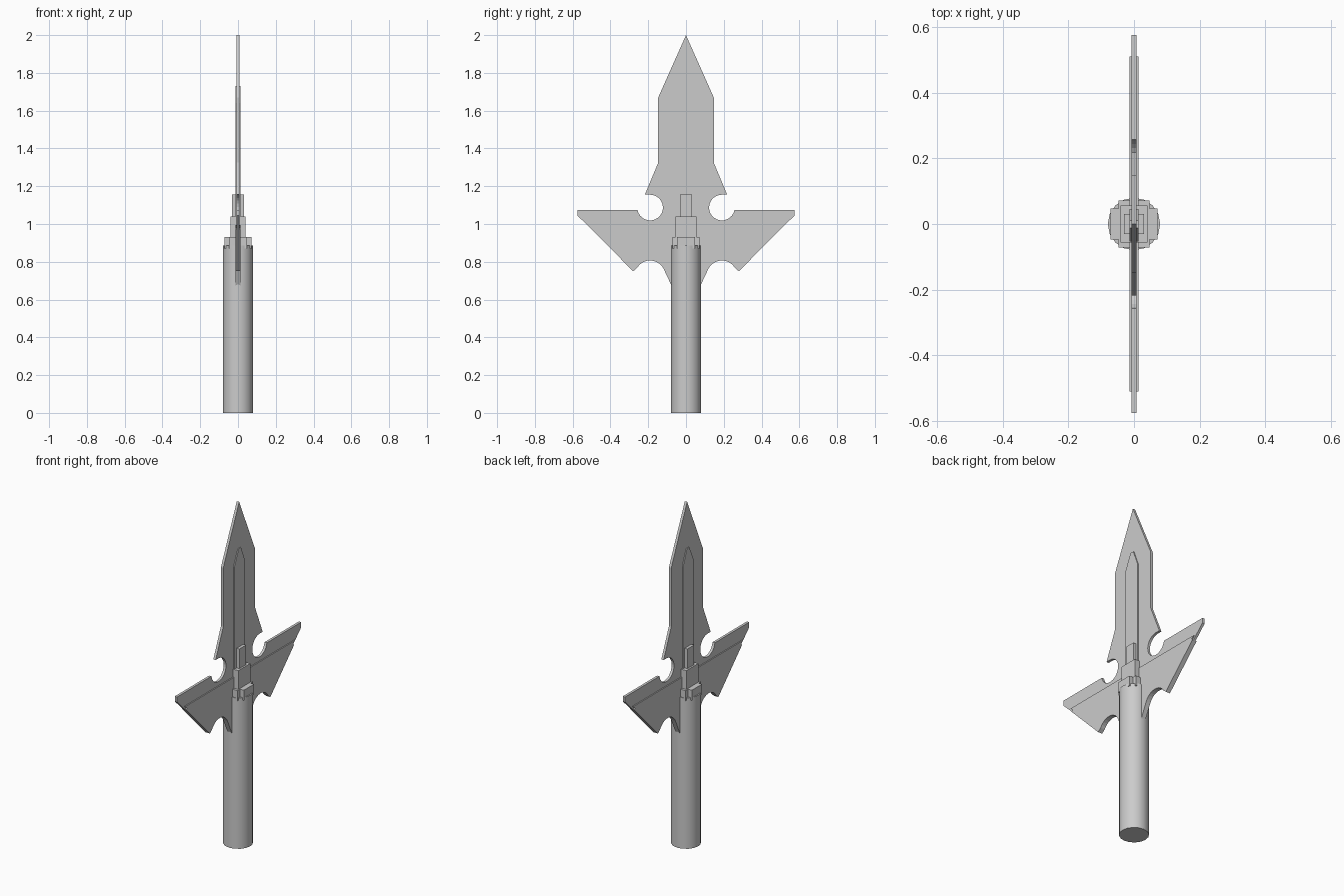
import bpy, bmesh
from math import sin, cos, radians

if "Cube" in bpy.data.objects:
    bpy.data.objects.remove(bpy.data.objects["Cube"], do_unlink=True)

GREY = (0.6, 0.6, 0.6, 1)
metal = bpy.data.materials.new("plain grey")
metal.use_nodes = True
metal.diffuse_color = GREY
metal.node_tree.nodes["Principled BSDF"].inputs["Base Color"].default_value = GREY


def arc(cy, cz, r, start, end, steps=10):
    angles = [radians(start + (end - start) * i / steps) for i in range(steps + 1)]
    return [(cy + r * cos(a), cz + r * sin(a)) for a in angles]


def mirrored(half):
    """Close a half outline (y >= 0) by reflecting it across y = 0."""
    return half + [(-y, z) for y, z in reversed(half) if y > 0]


def extrude(name, points, offset):
    """Make a prism from 3D points, extruded along offset."""
    bm = bmesh.new()
    face = bm.faces.new([bm.verts.new(p) for p in points])
    result = bmesh.ops.extrude_face_region(bm, geom=[face])
    verts = [g for g in result["geom"] if isinstance(g, bmesh.types.BMVert)]
    bmesh.ops.translate(bm, vec=offset, verts=verts)
    bmesh.ops.recalc_face_normals(bm, faces=bm.faces)
    mesh = bpy.data.meshes.new(name)
    bm.to_mesh(mesh)
    bm.free()
    mesh.materials.append(metal)
    obj = bpy.data.objects.new(name, mesh)
    bpy.context.collection.objects.link(obj)
    return obj


def plate(name, outline, thick):
    return extrude(name, [(-thick / 2, y, z) for y, z in outline], (thick, 0, 0))


def block(name, x, y, bottom, top):
    corners = [(x, y, bottom), (-x, y, bottom), (-x, -y, bottom), (x, -y, bottom)]
    return extrude(name, corners, (0, 0, top - bottom))


# Thin blade with round notches and the upper strip of the wings
blade = [(0, 2), (0.147, 1.67), (0.147, 1.325), (0.218, 1.155)]
blade += arc(0.19, 1.087, 0.068, 90, 350, 18)
blade += [(0.575, 1.075), (0.575, 1.045), (0.5, 0.972), (0, 0.972)]
plate("blade", mirrored(blade), 0.015)

# Thicker lower wings, scooped underneath and tapering into the handle
wings = [(0, 0.995), (0.51, 0.995), (0.492, 0.98), (0.5, 0.972), (0.28, 0.75)]
wings += arc(0.19, 0.727, 0.08, 30, 154) + [(0.075, 0.67), (0, 0.67)]
plate("lower_wings", mirrored(wings), 0.028)

# Raised rib along the middle of the blade
rib = [(-0.053, 0.99), (0.045, 0.99), (0.045, 1.64), (0.01, 1.73),
       (-0.012, 1.73), (-0.053, 1.64)]
plate("blade_rib", rib, 0.027)

# Stepped collar: cross-shaped base with two blocks above
a, b = 0.047, 0.071
quarter = [(b, a), (a, a), (a, b)]
cross = quarter + [(-x, y) for x, y in reversed(quarter)]
cross += [(-x, -y) for x, y in cross]
extrude("collar_base", [(x, y, 0.87) for x, y in cross], (0, 0, 0.06))
block("collar_middle", 0.041, 0.056, 0.9, 1.04)
block("collar_top", 0.031, 0.031, 1.02, 1.155)

# Round handle
bpy.ops.mesh.primitive_cylinder_add(vertices=16, radius=0.08, depth=0.885,
                                    location=(0, 0, 0.4425))
handle = bpy.context.object
handle.name = "handle"
handle.data.materials.append(metal)
bpy.ops.object.shade_smooth_by_angle(angle=radians(35))
